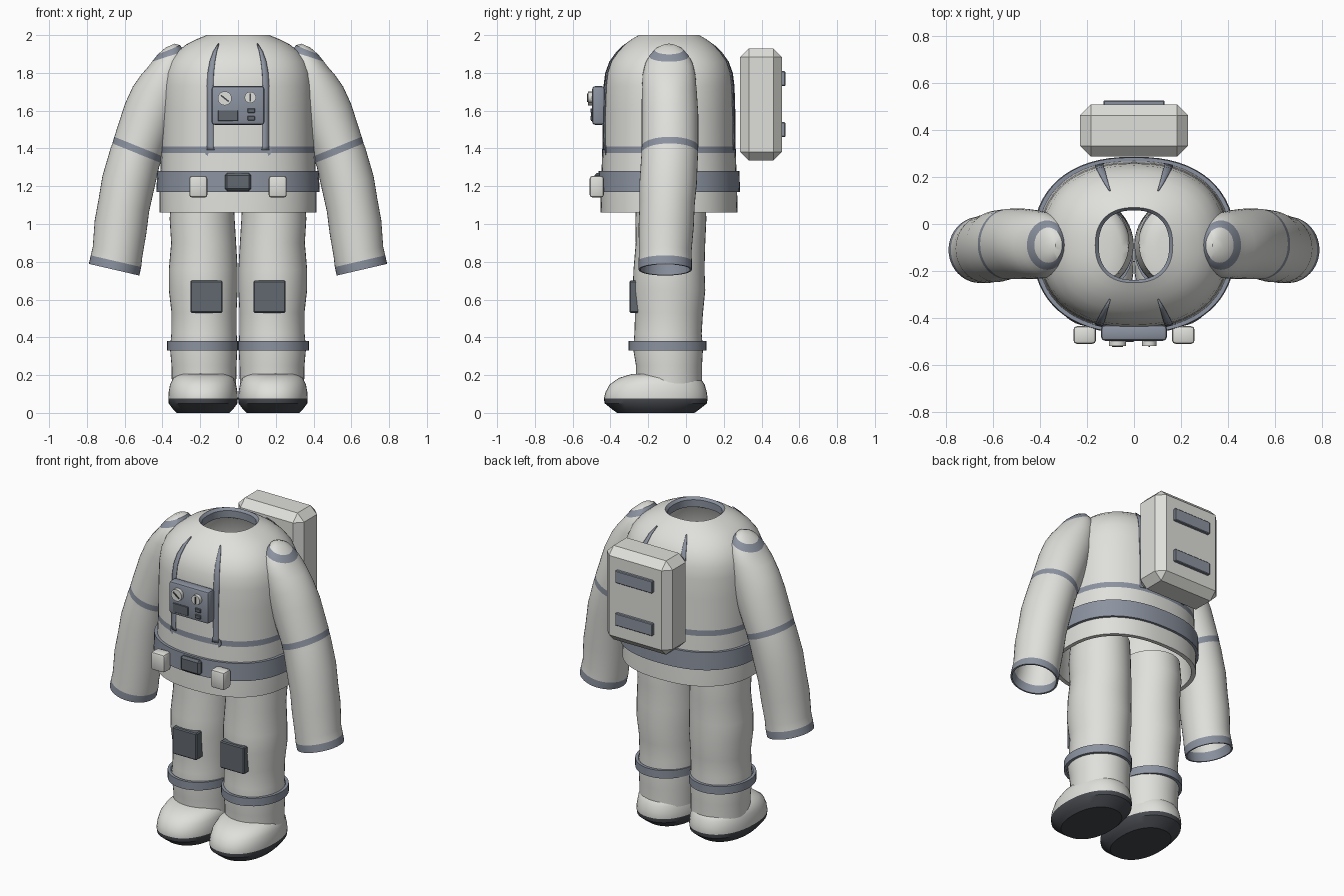
import bpy, bmesh, math
from mathutils import Vector

cube = bpy.data.objects.get("Cube")
if cube:
    bpy.data.objects.remove(cube, do_unlink=True)


def material(name, r, g, b):
    m = bpy.data.materials.new(name)
    m.use_nodes = True
    m.diffuse_color = (r, g, b, 1)
    m.node_tree.nodes["Principled BSDF"].inputs["Base Color"].default_value = (r, g, b, 1)
    return m


SUIT = material("suit_white", 0.74, 0.74, 0.71)
TRIM = material("trim_grey", 0.26, 0.29, 0.35)
PATCH = material("patch_grey", 0.12, 0.14, 0.16)
SOLE = material("sole_dark", 0.06, 0.065, 0.075)
CY = -0.09  # depth of the body axis


def finish(name, bm, mats, angle=35):
    bmesh.ops.recalc_face_normals(bm, faces=bm.faces)
    mesh = bpy.data.meshes.new(name)
    bm.to_mesh(mesh)
    bm.free()
    for m in mats:
        mesh.materials.append(m)
    ob = bpy.data.objects.new(name, mesh)
    bpy.context.collection.objects.link(ob)
    bpy.ops.object.select_all(action='DESELECT')
    ob.select_set(True)
    bpy.context.view_layer.objects.active = ob
    bpy.ops.object.shade_smooth_by_angle(angle=math.radians(angle))
    return ob


def spow(v, n):
    return math.copysign(abs(v) ** (2 / n), v)


def loft(name, stations, mats, side=1, n=2, cap=(False, False), loop=False, sides=40):
    """Skin rings of (x, y, z, rx, ry, tilt, material of the next segment)."""
    bm = bmesh.new()
    rings = []
    for x, y, z, rx, ry, tilt, _ in stations:
        t = math.radians(tilt)
        ring = []
        for i in range(sides):
            a = math.tau * i / sides
            u, v = rx * spow(math.cos(a), n), ry * spow(math.sin(a), n)
            ring.append(bm.verts.new((side * (x + u * math.cos(t)), y + v, z + u * math.sin(t))))
        rings.append(ring)
    pairs = list(zip(rings, rings[1:]))
    if loop:
        pairs.append((rings[-1], rings[0]))
    for (a, b), st in zip(pairs, stations):
        for i in range(sides):
            j = (i + 1) % sides
            bm.faces.new((a[i], a[j], b[j], b[i])).material_index = st[6]
    if cap[0]:
        bm.faces.new(rings[0]).material_index = stations[0][6]
    if cap[1]:
        bm.faces.new(rings[-1]).material_index = stations[-1][6]
    return finish(name, bm, mats)


def box(name, x, y, z, mat, bevel=0.01, segments=1):
    bm = bmesh.new()
    bmesh.ops.create_cube(bm, size=1)
    for v in bm.verts:
        v.co = Vector([(r[0] + r[1]) / 2 + c * (r[1] - r[0]) for r, c in zip((x, y, z), v.co)])
    if bevel:
        bmesh.ops.bevel(bm, geom=bm.edges[:], offset=bevel, segments=segments,
                        profile=0.5, affect='EDGES')
    return finish(name, bm, [mat], 30)


def disc(name, x, z, r, y, depth, mat):
    bpy.ops.mesh.primitive_cylinder_add(vertices=24, radius=r, depth=depth, location=(x, y, z),
                                        rotation=(math.pi / 2, 0, 0))
    ob = bpy.context.object
    ob.name = name
    ob.data.materials.append(mat)
    bpy.ops.object.shade_smooth_by_angle(angle=math.radians(35))


# Torso shell: outside profile (z, rx, ry, material), then the inner lining
PROFILE = [(1.06, .415, .363, 0), (1.17, .415, .361, 0), (1.375, .407, .354, 1),
           (1.41, .406, .353, 0), (1.6, .404, .351, 0), (1.73, .4, .347, 0),
           (1.8, .39, .338, 0), (1.86, .365, .316, 0), (1.91, .325, .28, 0),
           (1.95, .275, .237, 0), (1.98, .215, .195, 0), (2.0, .165, .16, 1)]
N = 2.35
shell = [(0, CY, z, rx, ry, 0, m) for z, rx, ry, m in PROFILE]
lining = [(0, CY, 1.985, .15, .148, 0, 1), (0, CY, 1.94, .15, .148, 0, 0),
          (0, CY, 1.88, .3, .26, 0, 0), (0, CY, 1.75, .37, .32, 0, 0),
          (0, CY, 1.12, .385, .333, 0, 0), (0, CY, 1.06, .39, .338, 0, 0)]
loft("torso", shell + lining, [SUIT, TRIM], n=N, loop=True, sides=64)

# Belt
loft("belt", [(0, CY, 1.17, .41, .355, 0, 0), (0, CY, 1.17, .432, .376, 0, 0),
              (0, CY, 1.28, .428, .373, 0, 0), (0, CY, 1.28, .405, .352, 0, 0)],
     [TRIM], n=N, sides=64)


def torso_y(x, z, front):
    for a, b in zip(PROFILE, PROFILE[1:]):
        if a[0] <= z <= b[0]:
            f = (z - a[0]) / (b[0] - a[0])
            rx, ry = a[1] + f * (b[1] - a[1]), a[2] + f * (b[2] - a[2])
            return CY + front * (ry + .005) * (1 - (x / rx) ** N) ** (1 / N)


# Tapering seam stripes on chest and back
STRIPE = [(1.39, .125, .165), (1.41, .13, .163), (1.6, .13, .163), (1.73, .131, .165),
          (1.8, .128, .16), (1.86, .121, .149), (1.91, .112, .131), (1.95, .1, .106)]
for side, label in ((1, "left"), (-1, "right")):
    for front, place in ((-1, "front"), (1, "back")):
        bm = bmesh.new()
        rows = [[bm.verts.new((side * x, torso_y(x, z, front), z + .003))
                 for x in (a, (a + b) / 2, b)] for z, a, b in STRIPE]
        for p, q in zip(rows, rows[1:]):
            for i in (0, 1):
                bm.faces.new((p[i], p[i + 1], q[i + 1], q[i]))
        ob = finish(f"{place}_stripe_{label}", bm, [TRIM])
        ob.modifiers.new("thickness", 'SOLIDIFY').thickness = .004
        ob.modifiers["thickness"].offset = 0
    disc(f"stripe_end_{label}", side * .147, 1.39, .032, CY - .327, .02, TRIM)

# Sleeves, boots and legs, one per side
SLEEVE = [(.62, -.105, .95, .11, .115, 13, 0), (.643, -.11, .81, .122, .126, 13, 1),
          (.656, -.11, .758, .127, .132, 13, 1), (.656, -.11, .758, .137, .141, 13, 1),
          (.646, -.11, .803, .137, .141, 13, 0), (.638, -.11, .85, .134, .139, 13, 0),
          (.622, -.105, .985, .141, .146, 14, 0), (.604, -.1, 1.1, .138, .146, 15, 0),
          (.583, -.095, 1.21, .142, .152, 18, 0), (.545, -.087, 1.355, .138, .15, 22, 0),
          (.537, -.086, 1.375, .138, .15, 22, 1), (.527, -.085, 1.41, .138, .15, 22, 0),
          (.465, -.085, 1.58, .145, .15, 23, 0), (.42, -.088, 1.69, .142, .146, 15, 0),
          (.387, -.09, 1.79, .126, .14, 0, 0), (.374, -.09, 1.85, .108, .126, -12, 0),
          (.37, -.09, 1.887, .09, .105, -18, 1), (.365, -.09, 1.922, .064, .075, -22, 0),
          (.358, -.09, 1.945, .025, .03, -22, 0)]
LEG = [(.187, -.08, 1.15, .165, .18, 0, 0), (.19, -.08, 1.03, .172, .188, 0, 0),
       (.182, -.082, .9, .172, .184, 0, 0), (.184, -.09, .76, .182, .188, 0, 0),
       (.184, -.09, .65, .182, .192, 0, 0), (.18, -.09, .53, .172, .18, 0, 0),
       (.18, -.095, .42, .173, .178, 0, 0), (.182, -.095, .34, .178, .185, 0, 0),
       (.18, -.09, .25, .172, .175, 0, 0), (.18, -.09, .14, .17, .175, 0, 0)]
BOOT = [(.185, -.16, .0, .14, .205, 0, 1), (.185, -.16, .018, .158, .23, 0, 1),
        (.185, -.16, .05, .182, .27, 0, 1), (.185, -.16, .075, .184, .275, 0, 0),
        (.185, -.158, .11, .182, .268, 0, 0), (.185, -.153, .15, .175, .252, 0, 0),
        (.183, -.14, .185, .16, .215, 0, 0), (.182, -.125, .205, .13, .165, 0, 0),
        (.182, -.11, .212, .08, .1, 0, 0)]
for side, label in ((1, "left"), (-1, "right")):
    loft(f"sleeve_{label}", SLEEVE, [SUIT, TRIM], side, cap=(False, True))
    loft(f"leg_{label}", LEG, [SUIT], side)
    loft(f"boot_{label}", BOOT, [SUIT, SOLE], side, n=2.2, cap=(True, True))
    loft(f"shin_band_{label}", [(.188, -.098, z, rx, rx + .018, 0, 0) for z, rx in
                                ((.33, .17), (.33, .188), (.38, .188), (.38, .17))], [TRIM], side)
    c = side * .167
    box(f"knee_patch_{label}", (c - .085, c + .085), (-.3, -.23), (.53, .7), PATCH, .006)
    c = side * .21
    box(f"belt_pouch_{label}", (c - .048, c + .048), (-.51, -.435), (1.14, 1.255), SUIT, .015, 2)

# Belt buckle
box("buckle", (-.07, .07), (-.485, -.44), (1.175, 1.27), PATCH, .013)

# Chest control panel
box("chest_panel", (-.14, .14), (-.497, -.43), (1.525, 1.73), TRIM, .016, 2)
for name, x, z, r, tilt in (("gauge", -.07, 1.665, .037, .9), ("knob", .065, 1.67, .03, 0)):
    disc(name, x, z, r, -.506, .026, SUIT)
    needle = box(name + "_needle", (-.004, .004), (-.003, .003), (-r * .7, r * .7), SOLE, 0)
    needle.location = (x, -.52, z)
    needle.rotation_euler.y = -tilt
box("screen", (-.105, 0), (-.502, -.49), (1.545, 1.602), PATCH, .002)
for i, z in enumerate((1.6, 1.56)):
    box(f"button_{i + 1}", (.05, .09), (-.506, -.49), (z - .012, z + .012), PATCH, .003)

# Backpack with two strap plates
box("backpack", (-.23, .23), (.287, .508), (1.335, 1.93), SUIT, .046)
for z, label in ((1.77, "upper"), (1.5, "lower")):
    box(f"{label}_strap", (-.13, .13), (.5, .526), (z - .039, z + .039), TRIM, .004)
